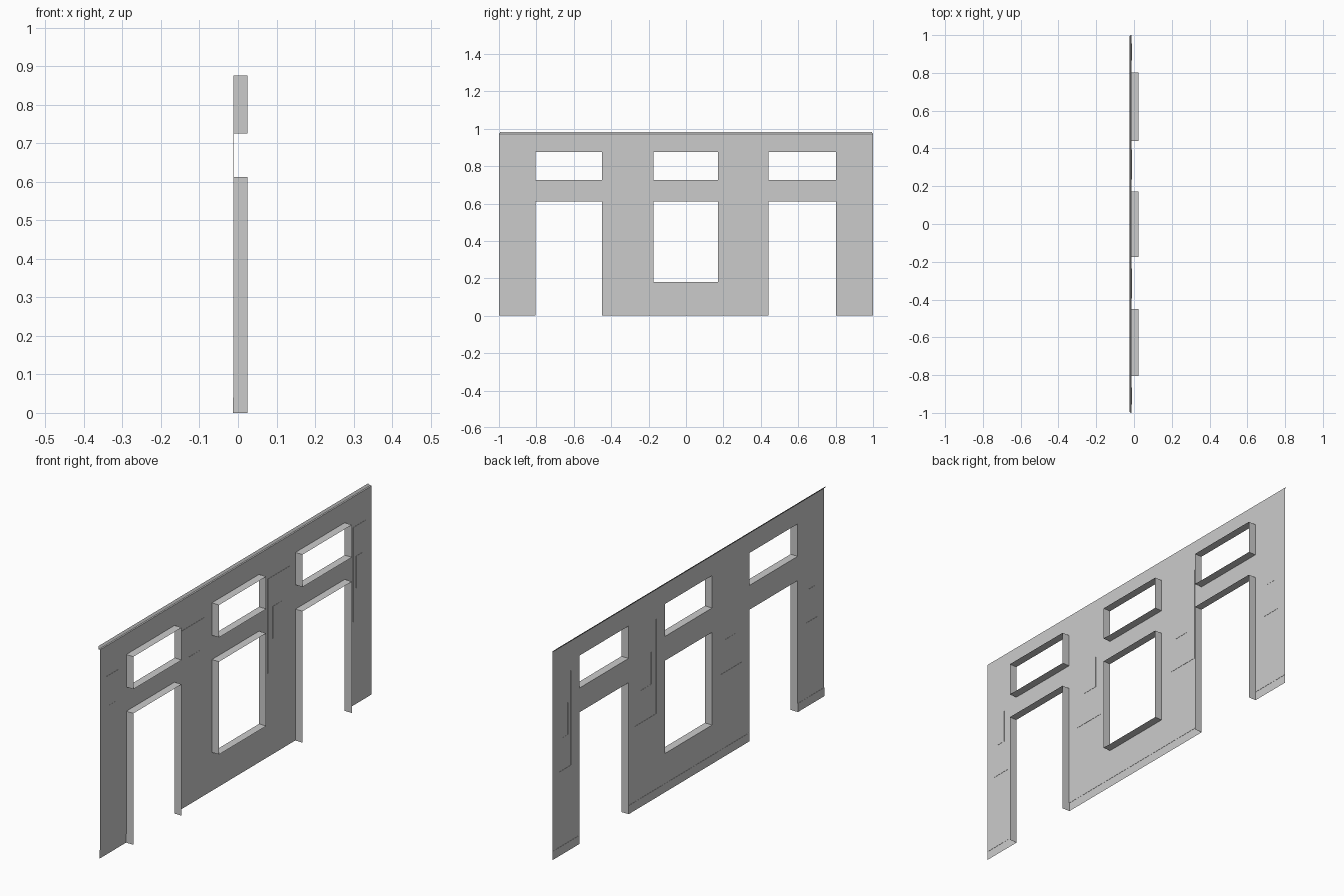
import bpy, bmesh

if "Cube" in bpy.data.objects:
    bpy.data.objects.remove(bpy.data.objects["Cube"])

WALL, BASE, PANEL, INSET, REVEAL = -0.012, -0.013, -0.0108, -0.0098, 0.025
TOP = 0.972

# Openings and shallow pier panels as (y0, y1, z0, z1)
openings = [(-0.805, -0.45, 0, 0.612), (0.44, 0.802, 0, 0.612),
            (-0.175, 0.172, 0.18, 0.612)]
openings += [(a, b, 0.725, 0.876) for a, b, _, _ in openings]
panels, insets = [], []
for s in (-1, 1):
    for a, b, c, d in ((0.235, 0.395, 0.27, 0.345), (0.865, 0.955, 0.885, 0.93)):
        lo, hi = sorted((s * a, s * b))
        panels.append((lo, hi, 0.39, 0.83))
        lo, hi = sorted((s * c, s * d))
        insets.append((lo, hi, 0.54, 0.69))


def inside(rects, y, z):
    return any(a < y < b and c < z < d for a, b, c, d in rects)


def depth(y, z):
    if inside(openings, y, z):
        return None
    if inside(insets, y, z):
        return INSET
    if inside(panels, y, z):
        return PANEL
    return BASE if z < 0.04 else WALL


def finish(name, quads):
    bm = bmesh.new()
    for q in quads:
        bm.faces.new([bm.verts.new(p) for p in q])
    bmesh.ops.remove_doubles(bm, verts=bm.verts, dist=1e-5)
    bmesh.ops.dissolve_limit(bm, angle_limit=0.01, verts=bm.verts, edges=bm.edges)
    me = bpy.data.meshes.new(name)
    bm.to_mesh(me)
    bm.free()
    ob = bpy.data.objects.new(name, me)
    bpy.context.collection.objects.link(ob)


rects = openings + panels + insets
ys = sorted({-1, 1} | {v for r in rects for v in r[:2]})
zs = sorted({0, 0.04, TOP} | {v for r in rects for v in r[2:]})
cells = {(i, j): depth((ys[i] + ys[i + 1]) / 2, (zs[j] + zs[j + 1]) / 2)
         for i in range(len(ys) - 1) for j in range(len(zs) - 1)}

# Wall sheet with its small steps, and the deep returns around the openings
wall, reveal = [], []
for (i, j), x in cells.items():
    y0, y1, z0, z1 = ys[i], ys[i + 1], zs[j], zs[j + 1]
    if x is not None:
        wall.append([(x, y0, z0), (x, y1, z0), (x, y1, z1), (x, y0, z1)])
    for key, p, q in (((i + 1, j), (y1, z0), (y1, z1)),
                      ((i, j + 1), (y1, z1), (y0, z1))):
        if key not in cells or cells[key] == x:
            continue
        n = cells[key]
        is_edge = x is None or n is None
        a = REVEAL if x is None else x
        b = REVEAL if n is None else n
        if x is None:
            p, q = p, q
        (reveal if is_edge else wall).append([(a, *p), (a, *q), (b, *q), (b, *p)])
finish("wall_panel", wall)
finish("opening_reveals", reveal)

# Top lip: a narrow ledge, then a chamfer with clipped ends
profile = [(WALL, 1, TOP), (-0.018, 1, TOP + 0.001), (-0.025, 0.992, 0.983)]
finish("top_trim", [[(x0, -y0, z0), (x0, y0, z0), (x1, y1, z1), (x1, -y1, z1)]
                    for (x0, y0, z0), (x1, y1, z1) in zip(profile, profile[1:])])
